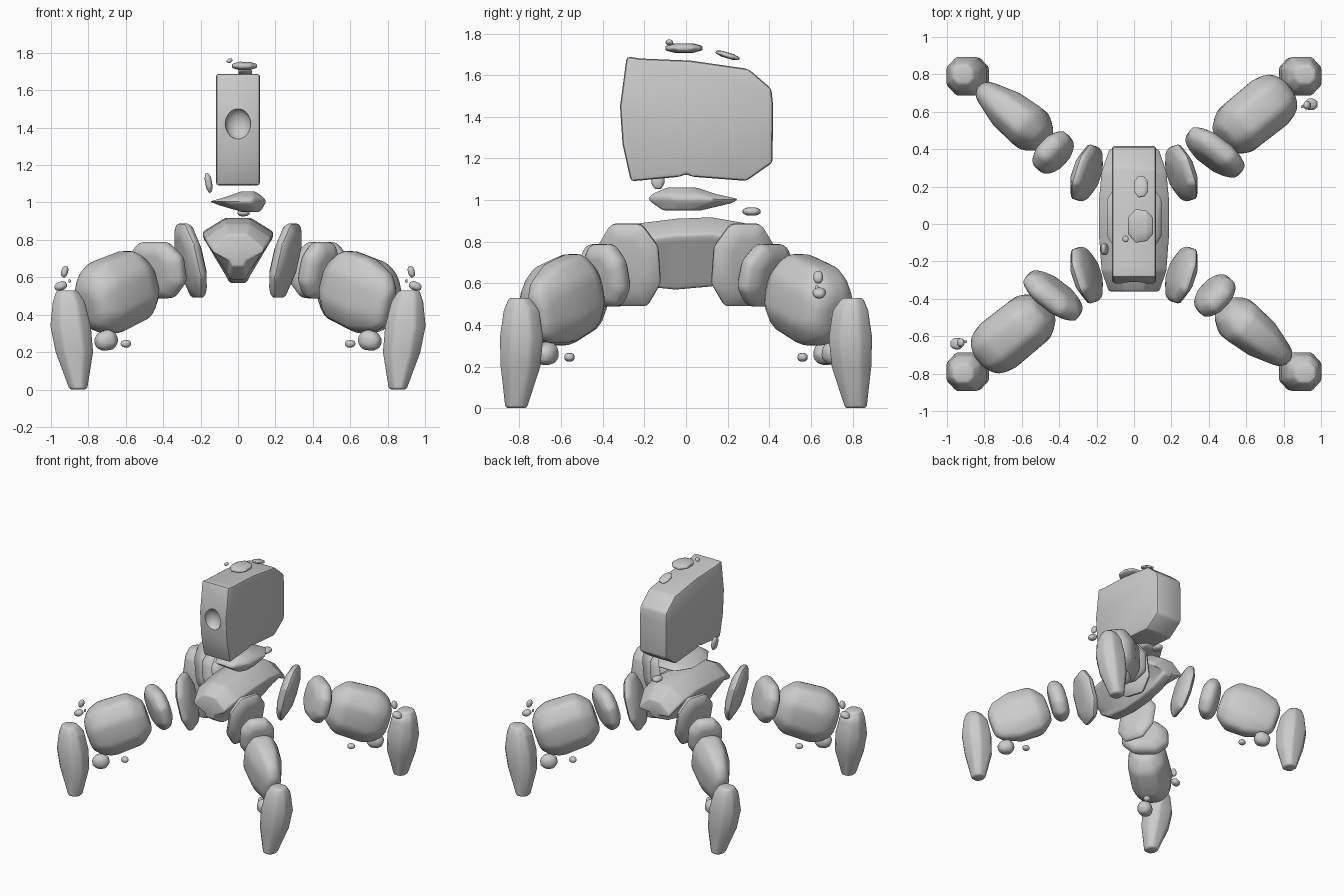
import bpy, bmesh, math
from mathutils import Vector, Matrix

if "Cube" in bpy.data.objects:
    bpy.data.objects.remove(bpy.data.objects["Cube"])

stone = bpy.data.materials.new("grey_stone")
stone.diffuse_color = (0.6, 0.6, 0.6, 1)
stone.use_nodes = True
stone.node_tree.nodes["Principled BSDF"].inputs["Base Color"].default_value = stone.diffuse_color


def loft(name, rings, bevel=0.02, cutter=None):
    """Skin closed rings of points, round the edges, shade smooth."""
    bm = bmesh.new()
    rows = [[bm.verts.new(p) for p in r] for r in rings]
    n = len(rows[0])
    for a, b in zip(rows, rows[1:]):
        for i in range(n):
            j = (i + 1) % n
            bm.faces.new((a[i], a[j], b[j], b[i]))
    bm.faces.new(rows[0][::-1])
    bm.faces.new(rows[-1])
    bmesh.ops.recalc_face_normals(bm, faces=bm.faces[:])
    me = bpy.data.meshes.new(name)
    bm.to_mesh(me)
    bm.free()
    me.materials.append(stone)
    ob = bpy.data.objects.new(name, me)
    bpy.context.collection.objects.link(ob)
    m = ob.modifiers.new("round", 'BEVEL')
    m.width, m.segments = bevel, 2
    m.limit_method, m.angle_limit = 'ANGLE', math.radians(18)
    if cutter:
        b = ob.modifiers.new("dent", 'BOOLEAN')
        b.operation, b.object, b.solver = 'DIFFERENCE', cutter, 'EXACT'
    # bake the modifiers so sharp edges can be set on the final mesh
    bpy.context.view_layer.update()
    dg = bpy.context.evaluated_depsgraph_get()
    baked = bpy.data.meshes.new_from_object(ob.evaluated_get(dg))
    ob.modifiers.clear()
    ob.data = baked
    for p in baked.polygons:
        p.use_smooth = True
    baked.set_sharp_from_angle(angle=math.radians(38))
    return ob


OCT = [(1, .45), (.5, 1), (-.5, 1), (-1, .45), (-1, -.45), (-.5, -1), (.5, -1), (1, -.45)]


def rock(name, centre, yaw, pitch, stations, bevel=0.02):
    """Chamfered boulder along a tilted axis; station = (along, half width, half height, lift)."""
    rot = Matrix.Rotation(math.radians(yaw), 3, 'Z') @ Matrix.Rotation(math.radians(pitch), 3, 'Y')
    c = Vector(centre)
    rings = [[c + rot @ Vector((t, w * u, dz + h * v)) for u, v in OCT] for t, w, h, dz in stations]
    return loft(name, rings, bevel)


def stack(name, levels, bevel=0.02):
    """Chamfered boulder stacked in z; level = (z, cx, cy, half x, half y)."""
    return loft(name, [[Vector((cx + hx * u, cy + hy * v, z)) for u, v in OCT]
                       for z, cx, cy, hx, hy in levels], bevel)


def chip(name, c, h, yaw=0, pitch=0):
    """Small floating stone with half sizes h."""
    return rock(name, c, yaw, pitch, [(-h[0], h[1] * .5, h[2] * .5, 0), (-h[0] * .4, h[1], h[2], 0),
                                      (h[0] * .5, h[1] * .9, h[2] * .9, 0), (h[0], h[1] * .5, h[2] * .45, 0)],
                min(h) * .35)


def opposite(*obs):
    """Repeat parts on the diagonally opposite leg."""
    for o in obs:
        d = o.copy()
        d.name = o.name + "_opposite"
        d.rotation_euler.z = math.pi
        bpy.context.collection.objects.link(d)


# head slab with a round dent in the front
bpy.ops.mesh.primitive_uv_sphere_add(segments=32, ring_count=16, location=(0, -.318, 1.42))
dent = bpy.context.object
dent.name = "eye_cutter"
dent.scale = (.068, .055, .082)
dent.hide_render = True
dent.data.materials.append(stone)
for p in dent.data.polygons:
    p.use_smooth = True
side = [(-.285, 1.69), (-.22, 1.68), (.02, 1.67), (.30, 1.63), (.41, 1.535), (.418, 1.46), (.416, 1.18),
        (.29, 1.092), (.03, 1.112), (0, 1.125), (-.03, 1.112), (-.265, 1.09), (-.305, 1.27), (-.317, 1.45)]
loft("head", [[Vector((x, y, z)) for y, z in side] for x in (-.118, .118)], .03, dent)
bpy.data.objects.remove(dent)

# chips around the head
chip("crown_chip", (.035, -.01, 1.73), (.066, .09, .023))
chip("crown_pebble", (-.045, -.08, 1.758), (.016, .018, .012), 0, -30)
chip("rear_crown_chip", (.038, .20, 1.695), (.036, .06, .014))
bpy.data.objects["rear_crown_chip"].data.transform(
    Matrix.Translation((0, .2, 1.695)) @ Matrix.Rotation(math.radians(-17), 4, 'X') @ Matrix.Translation((0, -.2, -1.695)))
chip("side_chip", (-.157, -.135, 1.105), (.018, .033, .055), 0, -10)

# neck disc
stack("neck", [(.95, .07, -.02, .05, .09), (.985, .02, .03, .12, .19), (1.005, 0, .035, .152, .217),
               (1.03, .035, -.01, .10, .15), (1.06, .055, -.02, .035, .07)], .012)
chip("neck_chip", (.03, .315, .945), (.032, .044, .02))

# keel-shaped body
def body_ring(y, s, top, bottom):
    half = [(.07, top), (.19, top - .075), (.185, top - .1), (.06, bottom + .03), (.045, bottom)]
    pts = half + [(-x, z) for x, z in reversed(half)]
    return [Vector((x * s, y, z)) for x, z in pts]


loft("body", [body_ring(-.36, .72, .83, .66), body_ring(-.25, .92, .885, .59), body_ring(-.05, 1, .91, .57),
              body_ring(.12, 1, .917, .585), body_ring(.28, .92, .89, .62), body_ring(.40, .7, .81, .68)], .02)

# legs: one broad and one narrow, each repeated on the opposite corner
for tag, s in (("broad", 1), ("narrow", -1)):
    broad = s > 0
    parts = []
    # hip plate
    parts.append(rock(tag + "_hip", (.25, s * .27, .69), 18 * s, 13,
                      [(-.05, .07, .11, -.01), (-.022, .14, .195, 0), (.018, .16, .21, 0), (.05, .09, .13, .02)]))
    # thigh plate
    w = .18 if broad else .125
    parts.append(rock(tag + "_thigh", (.43, .38 * s, .64), 53 if broad else -43, 14,
                      [(-.065, w * .6, .10, 0), (-.03, w * .95, .15, 0), (.03, w, .155, 0), (.065, w * .65, .11, 0)]))
    # knee block
    if broad:
        st = [(-.22, .085, .11, 0), (-.13, .145, .19, .005), (.10, .15, .20, 0), (.19, .13, .16, .0), (.235, .08, .10, -.01)]
    else:
        st = [(-.22, .065, .11, 0), (-.13, .125, .19, .005), (.04, .11, .20, 0), (.18, .07, .16, 0), (.235, .05, .10, -.01)]
    parts.append(rock(tag + "_knee", (.64, .58 * s, .52), 39 * s, 18, st, .03))
    # foot
    parts.append(stack(tag + "_foot", [(0, .855, .815 * s, .046, .05), (.012, .855, .815 * s, .05, .054),
                                       (.20, .875, .795 * s, .10, .095), (.34, .895, .79 * s, .108, .104),
                                       (.47, .905, .79 * s, .085, .085), (.53, .915, .80 * s, .055, .05)], .02))
    # chips under the knee
    parts.append(chip(tag + "_lower_chip", (.705, (.71 if broad else -.67), .262), (.06, .055, .055), 25 * s, 15))
    parts.append(chip(tag + "_lower_pebble", (.60, .56 * s, .245), (.027, .025, .021)))
    # chips beside the foot
    if broad:
        parts.append(chip("foot_chip_high", (.927, .635, .63), (.018, .024, .032), 0, -15))
        parts.append(chip("foot_chip_low", (.948, .64, .553), (.034, .032, .024), 0, 20))
        parts.append(chip("foot_pebble", (.90, .628, .58), (.007, .009, .010)))
    opposite(*parts)
